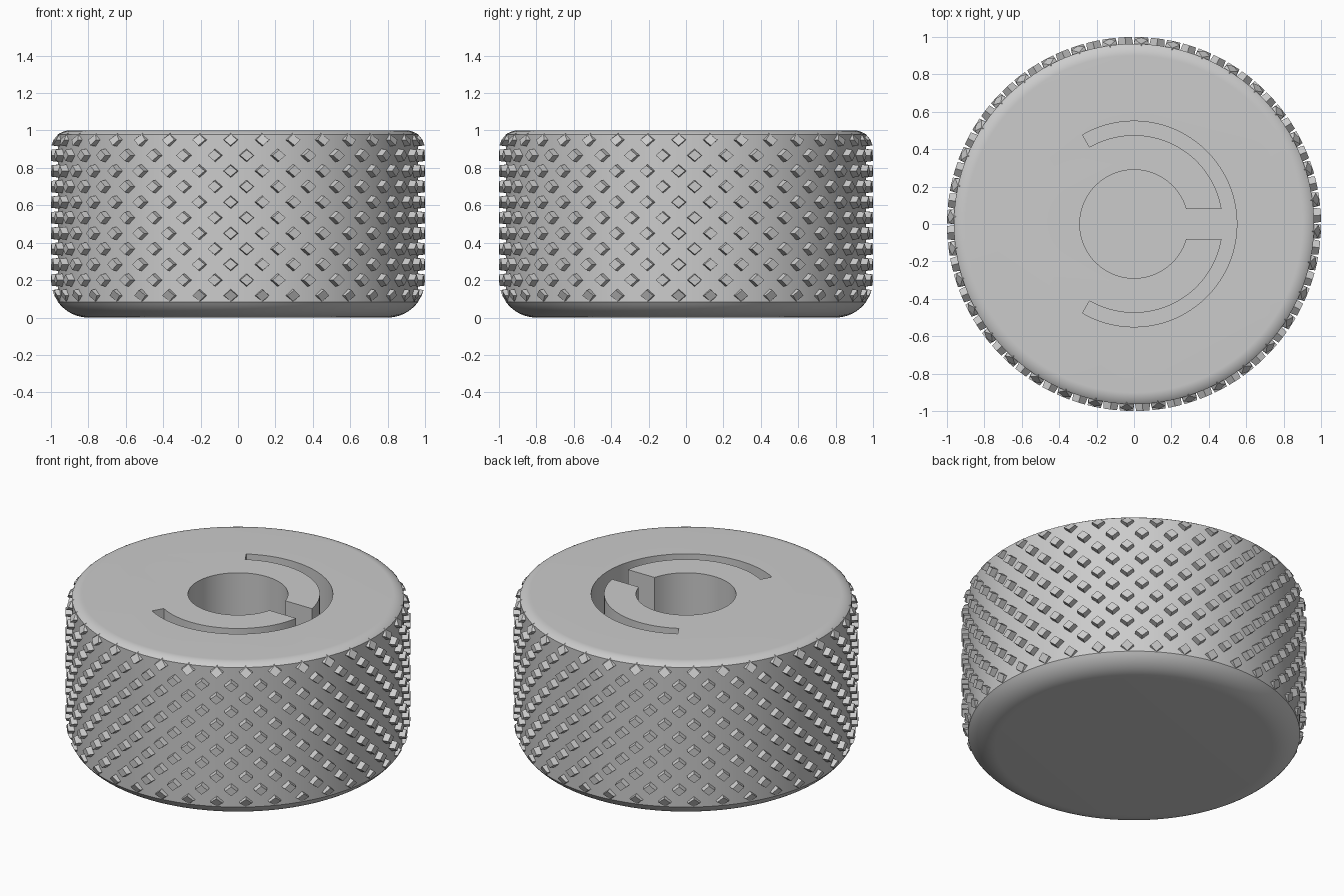
import bpy, bmesh
from math import sin, cos, asin, pi, sqrt, radians

cube = bpy.data.objects.get("Cube")
if cube:
    bpy.data.objects.remove(cube, do_unlink=True)

CORE = 0.963              # radius at the bottom of the knurl grooves
LOW, HIGH = 0.2, 0.1      # fillet radii of the lower and upper rim
SEGMENTS = 128

grey = bpy.data.materials.new("satin grey")
grey.use_nodes = True
colour = (0.6, 0.6, 0.6, 1)
grey.diffuse_color = colour
grey.node_tree.nodes["Principled BSDF"].inputs["Base Color"].default_value = colour


def make_object(name, bm):
    bmesh.ops.recalc_face_normals(bm, faces=bm.faces)
    mesh = bpy.data.meshes.new(name)
    bm.to_mesh(mesh)
    bm.free()
    mesh.materials.append(grey)
    obj = bpy.data.objects.new(name, mesh)
    bpy.context.collection.objects.link(obj)
    return obj


def activate(obj):
    bpy.ops.object.select_all(action='DESELECT')
    obj.select_set(True)
    bpy.context.view_layer.objects.active = obj


def rim_radius(z):
    """Outer radius of the filleted cylinder at height z."""
    if z < LOW:
        return 1 - LOW + sqrt(LOW ** 2 - (LOW - z) ** 2)
    if z > 1 - HIGH:
        return 1 - HIGH + sqrt(HIGH ** 2 - (z - 1 + HIGH) ** 2)
    return 1


def fillet(radius, steps=10):
    """Fillet offsets (out, rise) from the flat face to the groove radius."""
    end = asin((CORE - 1 + radius) / radius)
    return [(1 - radius + radius * sin(end * i / steps),
             radius - radius * cos(end * i / steps)) for i in range(steps + 1)]


# Knob body: a turned profile with rounded rims
profile = fillet(LOW) + [(r, 1 - z) for r, z in reversed(fillet(HIGH))]
bm = bmesh.new()
rings = []
for r, z in profile:
    rings.append([bm.verts.new((r * cos(2 * pi * i / SEGMENTS),
                                r * sin(2 * pi * i / SEGMENTS), z))
                  for i in range(SEGMENTS)])
for a, b in zip(rings, rings[1:]):
    for i in range(SEGMENTS):
        j = (i + 1) % SEGMENTS
        bm.faces.new((a[i], a[j], b[j], b[i]))
bm.faces.new(rings[0])
bm.faces.new(rings[-1])
body = make_object("knob_body", bm)


# Recess: round bore, side slot and curved groove in one outline
def arc(radius, start, end, steps):
    return [(radius * cos(start + (end - start) * i / steps),
             radius * sin(start + (end - start) * i / steps))
            for i in range(steps + 1)]


BORE, INNER, OUTER, HALF_SLOT = 0.29, 0.475, 0.55, 0.08
sweep = radians(120)
bore_edge, slot_edge = asin(HALF_SLOT / BORE), asin(HALF_SLOT / INNER)
outline = (arc(BORE, bore_edge, 2 * pi - bore_edge, 64)
           + arc(INNER, -slot_edge, -sweep, 32)
           + arc(OUTER, -sweep, sweep, 72)
           + arc(INNER, sweep, slot_edge, 32))
bm = bmesh.new()
base = bm.faces.new([bm.verts.new((x, y, 0.3)) for x, y in outline])
top = bmesh.ops.extrude_face_region(bm, geom=[base])["geom"]
bmesh.ops.translate(bm, vec=(0, 0, 0.9),
                    verts=[v for v in top if isinstance(v, bmesh.types.BMVert)])
cutter = make_object("recess_cutter", bm)
cutter.hide_render = True

activate(body)
cut = body.modifiers.new("recess", 'BOOLEAN')
cut.operation = 'DIFFERENCE'
cut.solver = 'EXACT'
cut.object = cutter
bpy.ops.object.modifier_apply(modifier=cut.name)
bpy.data.objects.remove(cutter, do_unlink=True)
bpy.ops.object.shade_smooth_by_angle(angle=radians(25))

# Diamond knurling: staggered rows of raised studs following the rim fillets
COLUMNS, ROWS = 36, 11
FIRST, STEP = 0.117, 0.0833
bm = bmesh.new()
for row in range(ROWS):
    for col in range(COLUMNS):
        angle = -pi / 2 - 0.04 + (col + row % 2 / 2) * 2 * pi / COLUMNS
        height = FIRST + row * STEP
        loops = []
        for half_w, half_h, raised in ((0.043, 0.036, False), (0.036, 0.03, True)):
            loop = []
            for side, up in ((1, 0), (0, 1), (-1, 0), (0, -1)):
                z = height + up * half_h
                r = max(rim_radius(z), CORE) if raised else CORE - 0.01
                a = angle + side * half_w
                loop.append(bm.verts.new((r * cos(a), r * sin(a), z)))
            loops.append(loop)
        low, high = loops
        bm.faces.new(high)
        bm.faces.new(low[::-1])
        for i in range(4):
            j = (i + 1) % 4
            bm.faces.new((low[i], low[j], high[j], high[i]))
make_object("diamond_knurling", bm)
